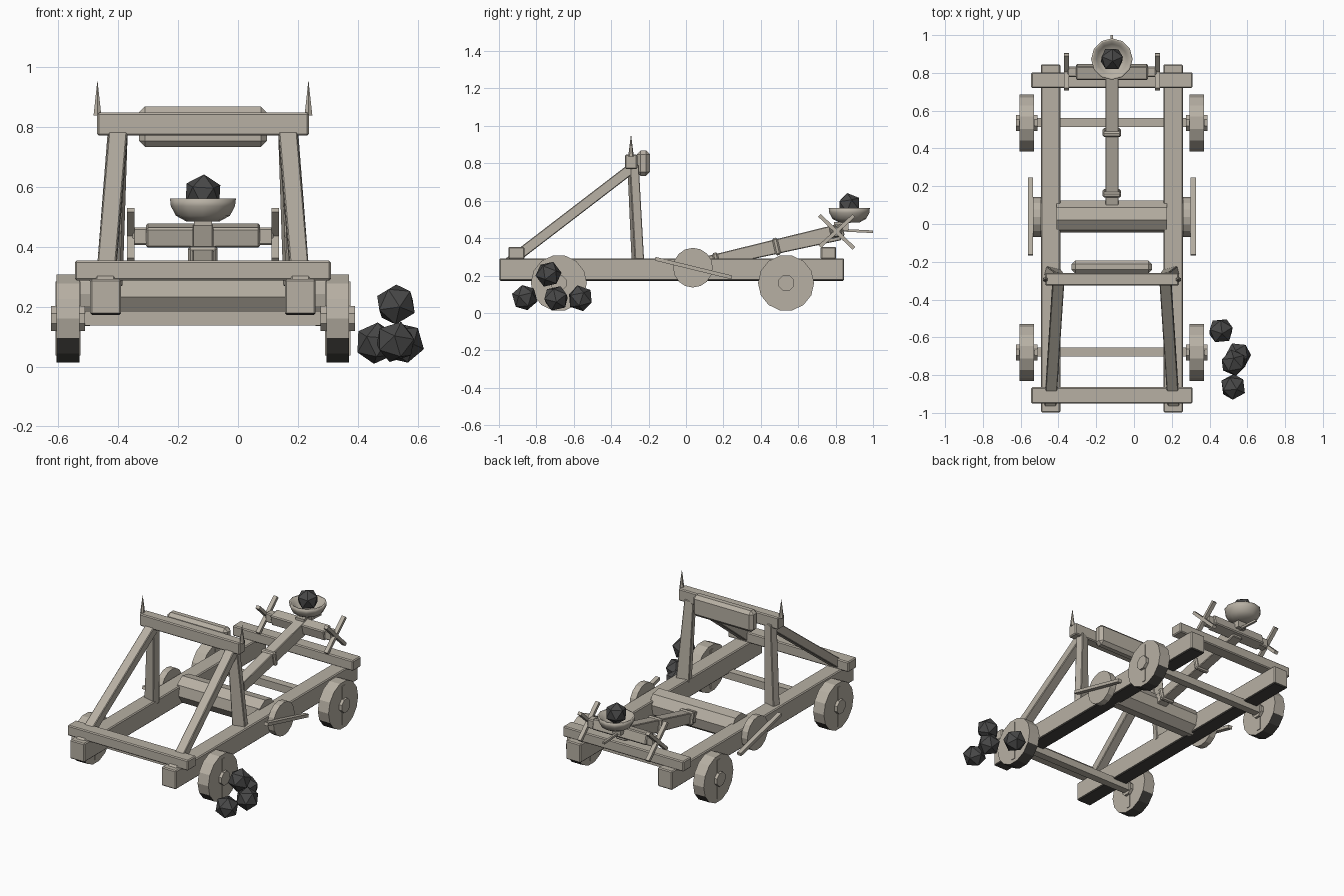
import bpy, bmesh, math
from mathutils import Vector, Matrix

if "Cube" in bpy.data.objects:
    bpy.data.objects.remove(bpy.data.objects["Cube"])

C = -0.117  # centre line of the engine (stone pile stands to its right)


def material(name, rgb):
    m = bpy.data.materials.new(name)
    m.diffuse_color = (*rgb, 1)
    m.use_nodes = True
    m.node_tree.nodes["Principled BSDF"].inputs["Base Color"].default_value = m.diffuse_color
    return m


WOOD = material("weathered wood", (0.475, 0.435, 0.37))
STONE = material("dark stone", (0.065, 0.065, 0.065))
DARK = material("dark underside wood", (0.06, 0.056, 0.05))


def finish(name, bm, mat=WOOD, bevel=0, dark_below=False):
    bmesh.ops.recalc_face_normals(bm, faces=bm.faces)
    bm.normal_update()
    if dark_below:  # faces turned to the ground are stained dark
        for f in bm.faces:
            f.material_index = int(f.normal.z < -0.5)
    me = bpy.data.meshes.new(name)
    bm.to_mesh(me)
    bm.free()
    me.materials.append(mat)
    if dark_below:
        me.materials.append(DARK)
    ob = bpy.data.objects.new(name, me)
    bpy.context.collection.objects.link(ob)
    if bevel:
        mod = ob.modifiers.new("bevel", 'BEVEL')
        mod.width, mod.segments = bevel, 1
    return ob


def box(name, x, y, z, bevel=0.006, dark_below=False):
    """Box from (min, max) ranges."""
    bm = bmesh.new()
    bmesh.ops.create_cube(bm, size=1)
    for v in bm.verts:
        v.co = [(a + b) / 2 + c * (b - a) for (a, b), c in zip((x, y, z), v.co)]
    return finish(name, bm, bevel=bevel, dark_below=dark_below)


def beam(name, p, q, w, h, end_w=None, end_h=None, twist=0, bevel=0.004):
    """Square beam between two points; w runs along x, h across it."""
    p, q = Vector(p), Vector(q)
    d = (q - p).normalized()
    side = (Vector((1, 0, 0)) - d * d.x).normalized()
    side = Matrix.Rotation(twist, 3, d) @ side
    up = d.cross(side)
    bm = bmesh.new()
    bmesh.ops.create_cube(bm, size=1)
    for v in bm.verts:
        end = v.co.z > 0
        ww = (end_w or w) if end else w
        hh = (end_h or h) if end else h
        v.co = (q if end else p) + side * (v.co.x * ww) + up * (v.co.y * hh)
    return finish(name, bm, bevel=bevel)


def cyl_x(name, x0, x1, y, z, r, n, start=0, dark_below=False):
    """Prism along x."""
    bm = bmesh.new()
    rings = []
    for x in (x0, x1):
        rings.append([bm.verts.new((x, y + r * math.cos(start + math.tau * i / n),
                                    z + r * math.sin(start + math.tau * i / n)))
                      for i in range(n)])
        bm.faces.new(rings[-1])
    a, b = rings
    for i in range(n):
        j = (i + 1) % n
        bm.faces.new((a[i], a[j], b[j], b[i]))
    return finish(name, bm, dark_below=dark_below)


def stone(name, pos, r, turn):
    bm = bmesh.new()
    m = Matrix.Translation(pos) @ Matrix.Rotation(turn, 4, 'Z') @ Matrix.Rotation(turn * 0.6, 4, 'X')
    bmesh.ops.create_icosphere(bm, subdivisions=1, radius=r, matrix=m)
    return finish(name, bm, STONE)


# Chassis cross beams
for n, y in (("front", (-0.95, -0.864)), ("back", (0.72, 0.803))):
    box(n + "_cross_beam", (C - 0.427, C + 0.427), y, (0.287, 0.353))

# Axles
for n, y in (("front", -0.678), ("back", 0.537)):
    box(n + "_axle", (C - 0.45, C + 0.45), (y - 0.024, y + 0.024), (0.137, 0.185), 0)

for s, side in ((-1, "left"), (1, "right")):
    def X(o):
        return C + s * o

    def span(a, b):
        return tuple(sorted((X(a), X(b))))

    # Side rail
    box(side + "_rail", span(0.273, 0.376), (-0.998, 0.845), (0.172, 0.292), dark_below=True)
    # Wheels with hub and face plank
    for n, y in (("front", -0.68), ("back", 0.535)):
        w = f"{n}_{side}_wheel"
        cyl_x(w, *span(0.412, 0.488), y, 0.16, 0.15, 14, dark_below=True)
        cyl_x(w + "_hub", *span(0.393, 0.507), y, 0.16, 0.045, 8, math.pi / 8)
        box(w + "_plank", span(0.408, 0.492), (y - 0.014, y + 0.014), (0.036, 0.284), 0)
    # Winch disc and its handle
    cyl_x(side + "_winch_disc", *span(0.376, 0.417), 0.037, 0.242, 0.106, 16)
    beam(side + "_winch_handle", (X(0.431), -0.165, 0.29), (X(0.431), 0.245, 0.19),
         0.028, 0.02, bevel=0)
    # Upright and diagonal brace
    beam(side + "_upright", (X(0.313), -0.257, 0.27), (X(0.284), -0.283, 0.79),
         0.082, 0.05, end_w=0.058, twist=s * 0.25)
    beam(side + "_brace", (X(0.327), -0.962, 0.258), (X(0.283), -0.295, 0.77),
         0.062, 0.055)
    # Spike on the top beam
    bm = bmesh.new()
    bmesh.ops.create_cone(bm, cap_ends=True, segments=6, radius1=0.015, radius2=0.0005,
                          depth=0.115, matrix=Matrix.Translation((X(0.352), -0.294, 0.895)))
    finish(side + "_spike", bm)
    # Tension bar end and crossed levers
    box(side + "_tension_axle", span(0.17, 0.235), (0.777, 0.833), (0.405, 0.463))
    for i, (a, b) in enumerate((((0.713, 0.522), (0.898, 0.345)),
                                ((0.897, 0.52), (0.715, 0.355)))):
        beam(f"{side}_lever_{i + 1}", (X(0.241), *a), (X(0.241), *b), 0.026, 0.02, bevel=0)

# Top beam and padded stop
box("top_beam", (C - 0.353, C + 0.354), (-0.326, -0.26), (0.77, 0.847))
box("stop_pad", (C - 0.213, C + 0.213), (-0.262, -0.193), (0.733, 0.868), 0.02)

# Winch drum
cyl_x("winch_drum", C - 0.293, C + 0.293, 0.04, 0.25, 0.086, 8, math.radians(12))

# Throwing arm with two bands
A0, A1 = Vector((C, 0.105, 0.268)), Vector((C, 0.82, 0.432))
beam("throwing_arm", A0, A1, 0.07, 0.066, end_h=0.088)
for i, t in enumerate((0.08, 0.53)):
    h = 0.066 + 0.022 * t + 0.016
    beam(f"arm_band_{i + 1}", A0.lerp(A1, t - 0.02), A0.lerp(A1, t + 0.02), 0.098, h, bevel=0.008)

# Tension block across the arm end, tilted with the arm
ob = box("tension_block", (-0.19, 0.19), (-0.037, 0.037), (-0.034, 0.034))
ob.data.transform(Matrix.Translation((C, 0.805, 0.437)) @ Matrix.Rotation(0.23, 4, 'X'))

# Release peg
beam("release_peg", (C, 0.8, 0.444), (C, 1.0, 0.434), 0.014, 0.014, bevel=0)

# Bowl, spun from a profile and smooth shaded
bm = bmesh.new()
pts = [(0.001, 0.482), (0.055, 0.484), (0.09, 0.503), (0.107, 0.535), (0.11, 0.56),
       (0.1, 0.56), (0.08, 0.53), (0.045, 0.512), (0.001, 0.51)]
vs = [bm.verts.new((C + r, 0.873, z)) for r, z in pts]
es = [bm.edges.new(e) for e in zip(vs, vs[1:])]
bmesh.ops.spin(bm, geom=vs + es, cent=(C, 0.873, 0), axis=(0, 0, 1),
               angle=math.tau, steps=12)
bmesh.ops.remove_doubles(bm, verts=bm.verts, dist=0.0015)
bowl = finish("bowl", bm)
bowl.data.shade_smooth()
# Short neck holding the bowl on the arm
box("bowl_neck", (C - 0.03, C + 0.03), (0.79, 0.87), (0.44, 0.486), 0)

# Loaded stone and ammunition pile
stone("loaded_stone", (C, 0.873, 0.576), 0.066, 0.3)
for i, p in enumerate(((0.46, -0.565, 0.078), (0.552, -0.695, 0.078),
                       (0.527, -0.735, 0.207), (0.525, -0.862, 0.082))):
    stone(f"pile_stone_{i + 1}", p, 0.071, 0.4 + i * 0.9)
